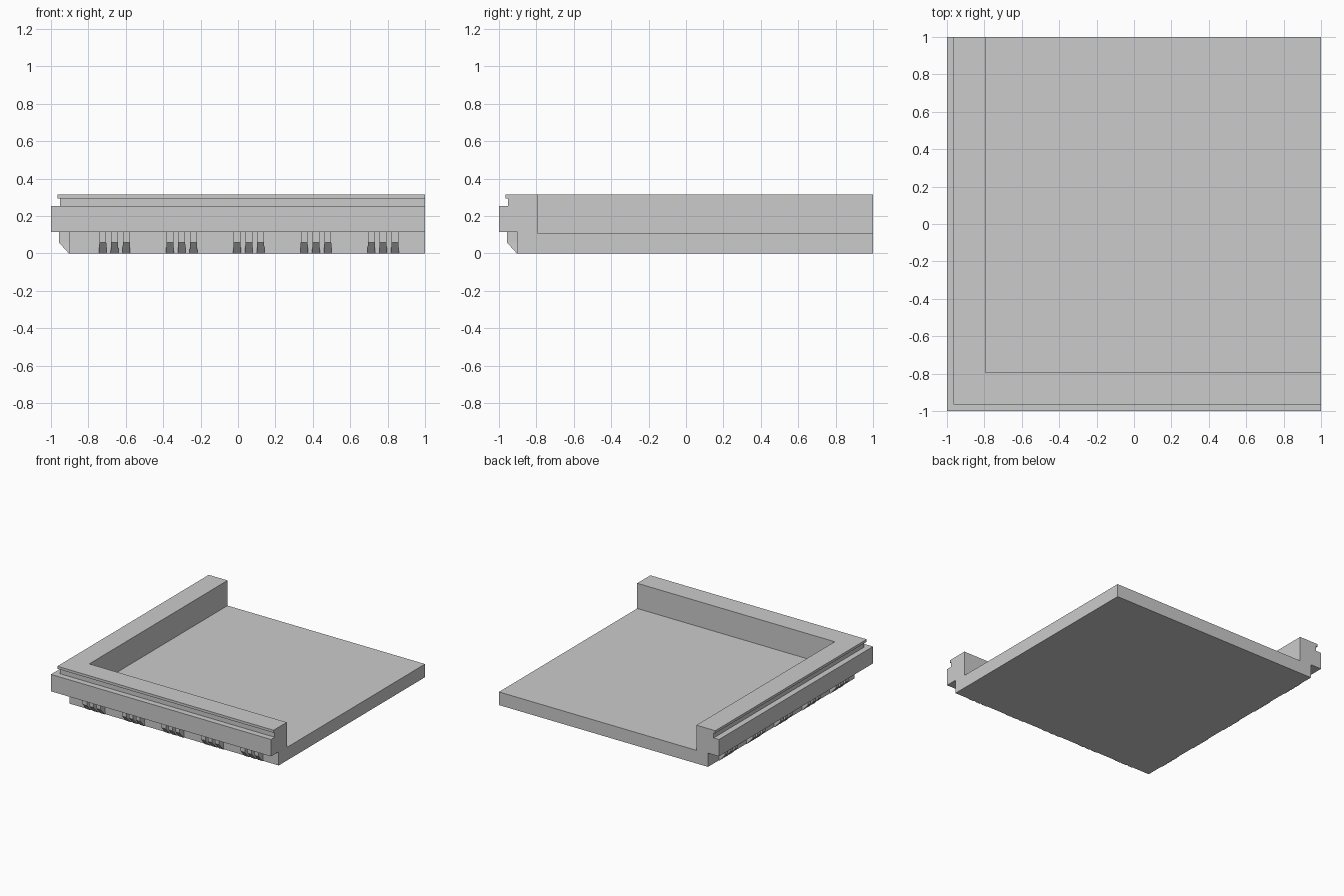
import bpy, bmesh

if "Cube" in bpy.data.objects:
    bpy.data.objects.remove(bpy.data.objects["Cube"])

WALL, FLOOR, SOFFIT = -0.9, 0.108, 0.113


def finish(bm, name):
    bmesh.ops.recalc_face_normals(bm, faces=bm.faces)
    mesh = bpy.data.meshes.new(name)
    bm.to_mesh(mesh)
    bm.free()
    obj = bpy.data.objects.new(name, mesh)
    bpy.context.collection.objects.link(obj)
    return obj


# Roof corner: cornice and parapet profile (offset, height) mitred around an L
profile = [(WALL, 0), (WALL, SOFFIT), (-1, SOFFIT), (-1, 0.252), (-0.952, 0.252),
           (-0.952, 0.294), (-0.966, 0.294), (-0.966, 0.315),
           (-0.795, 0.315), (-0.795, FLOOR)]
bm = bmesh.new()
front = [bm.verts.new((1, d, z)) for d, z in profile]
corner = [bm.verts.new((d, d, z)) for d, z in profile]
back = [bm.verts.new((d, 1, z)) for d, z in profile]
for a, b in ((front, corner), (corner, back)):
    for i in range(len(profile) - 1):
        bm.faces.new((a[i], a[i + 1], b[i + 1], b[i]))

# Roof deck, underside and the two cut ends
low = bm.verts.new((1, 1, 0))
high = bm.verts.new((1, 1, FLOOR))
bm.faces.new((front[-1], corner[-1], back[-1], high))
bm.faces.new((front[0], corner[0], back[0], low))
for end in (front, back):
    bm.faces.new(end + [high, low])
finish(bm, "roof_corner")


# Brackets: five groups of three under each cornice, tapering wider at the foot
bracket = [(WALL, 0, 0.021), (-0.905, 0, 0.021), (-0.957, 0.058, 0.0185),
           (-0.957, SOFFIT, 0.0185), (WALL, SOFFIT, 0.0185), (WALL, 0.058, 0.0185)]


def add_brackets(name, along_y):
    bm = bmesh.new()
    for group in range(5):
        for k in (-1, 0, 1):
            c = -0.66 + 0.359 * group + 0.063 * k
            sides = []
            for s in (-1, 1):
                pts = [(c + s * w, d, z) for d, z, w in bracket]
                if along_y:
                    pts = [(y, x, z) for x, y, z in pts]
                sides.append([bm.verts.new(p) for p in pts])
            a, b = sides
            # Side cheeks are split where the taper starts
            for v in sides:
                bm.faces.new((v[0], v[1], v[2], v[5]))
                bm.faces.new((v[2], v[3], v[4], v[5]))
            n = len(bracket)
            for i in range(n):
                j = (i + 1) % n
                bm.faces.new((a[i], a[j], b[j], b[i]))
    finish(bm, name)


add_brackets("front_brackets", False)
add_brackets("left_brackets", True)
